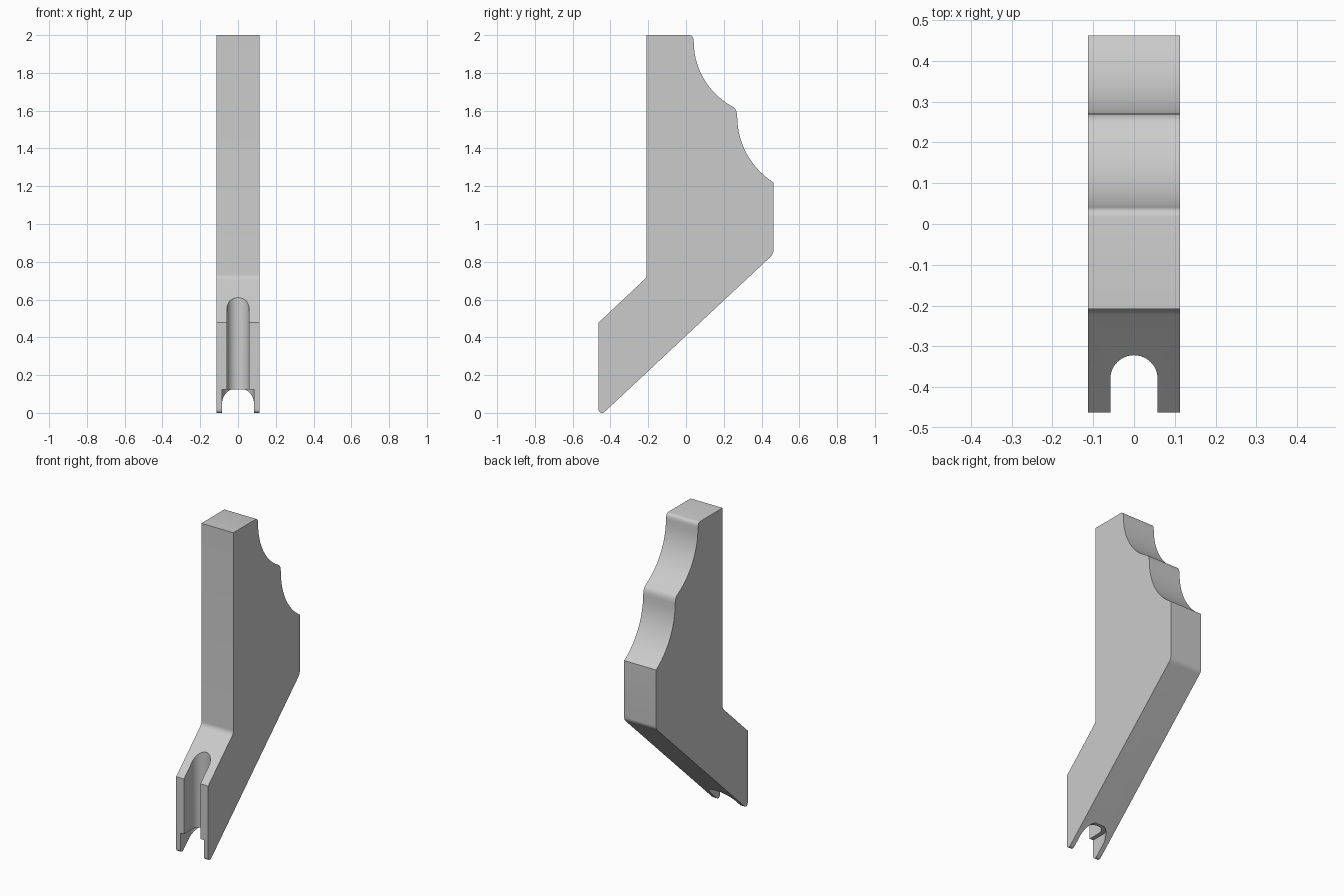
import bpy, bmesh
from math import sin, cos, atan2, pi, radians

if "Cube" in bpy.data.objects:
    bpy.data.objects.remove(bpy.data.objects["Cube"])


def extrude(name, points, offset):
    """Extrude a closed loop of 3D points along an offset into a solid object."""
    bm = bmesh.new()
    face = bm.faces.new([bm.verts.new(p) for p in points])
    result = bmesh.ops.extrude_face_region(bm, geom=[face], use_keep_orig=True)
    verts = [v for v in result["geom"] if isinstance(v, bmesh.types.BMVert)]
    bmesh.ops.translate(bm, verts=verts, vec=offset)
    bmesh.ops.recalc_face_normals(bm, faces=bm.faces)
    mesh = bpy.data.meshes.new(name)
    bm.to_mesh(mesh)
    bm.free()
    obj = bpy.data.objects.new(name, mesh)
    bpy.context.collection.objects.link(obj)
    return obj


def scoop(y0, z0, y1, z1, steps=12):
    """Concave arc that starts vertical at (y0, z0) and ends at (y1, z1)."""
    dy, dz = y1 - y0, z0 - z1
    r = (dy * dy + dz * dz) / (2 * dy)
    end = atan2(dz, r - dy)
    return [(y0 + r - r * cos(end * i / steps), z0 - r * sin(end * i / steps))
            for i in range(steps + 1)]


def corner(a, c, b, steps=5):
    """Rounded corner from a to b with control point c."""
    return [tuple((1 - t) ** 2 * a[k] + 2 * t * (1 - t) * c[k] + t * t * b[k]
                  for k in (0, 1)) for t in (i / steps for i in range(steps + 1))]


def slot_cutter(name, r, z0, z1, yc=-0.38, steps=24):
    """Vertical slot open at the front with a round inner end."""
    arc = [(r * cos(pi * i / steps), yc + r * sin(pi * i / steps), z0)
           for i in range(steps + 1)]
    obj = extrude(name, arc + [(-r, -0.7, z0), (r, -0.7, z0)], (0, 0, z1 - z0))
    obj.hide_render = True
    return obj


# Side profile of the bracket, with two scooped steps at the back
W = 0.113
profile = [(-0.208, 2.0)]
profile += corner((0.018, 2.0), (0.04, 2.0), (0.041, 1.965))[:-1]
profile += scoop(0.041, 1.965, 0.245, 1.622)
profile += corner((0.245, 1.622), (0.27, 1.61), (0.271, 1.57))[1:-1]
profile += scoop(0.271, 1.57, 0.463, 1.22)
profile += corner((0.463, 0.86), (0.463, 0.842), (0.448, 0.827))
profile += corner((-0.424, 0.012), (-0.437, 0.0), (-0.445, 0.0), 4)
profile += corner((-0.445, 0.0), (-0.463, 0.0), (-0.463, 0.022))[1:]
profile += [(-0.463, 0.478)]
profile += corner((-0.222, 0.704), (-0.208, 0.717), (-0.208, 0.735))
bracket = extrude("bracket", [(-W, y, z) for y, z in profile], (2 * W, 0, 0))

# Bolt slot, with a wider recess underneath
cutters = [slot_cutter("bolt_slot_cutter", 0.058, -0.2, 1.0 - 0.2),
           slot_cutter("recess_cutter", 0.084, -0.2, 0.125)]
bpy.context.view_layer.objects.active = bracket
bracket.select_set(True)
for cutter in cutters:
    mod = bracket.modifiers.new(cutter.name, "BOOLEAN")
    mod.operation = "DIFFERENCE"
    mod.solver = "EXACT"
    mod.object = cutter
    bpy.ops.object.modifier_apply(modifier=mod.name)
    bpy.data.objects.remove(cutter)

bpy.ops.object.shade_smooth_by_angle(angle=radians(30))
